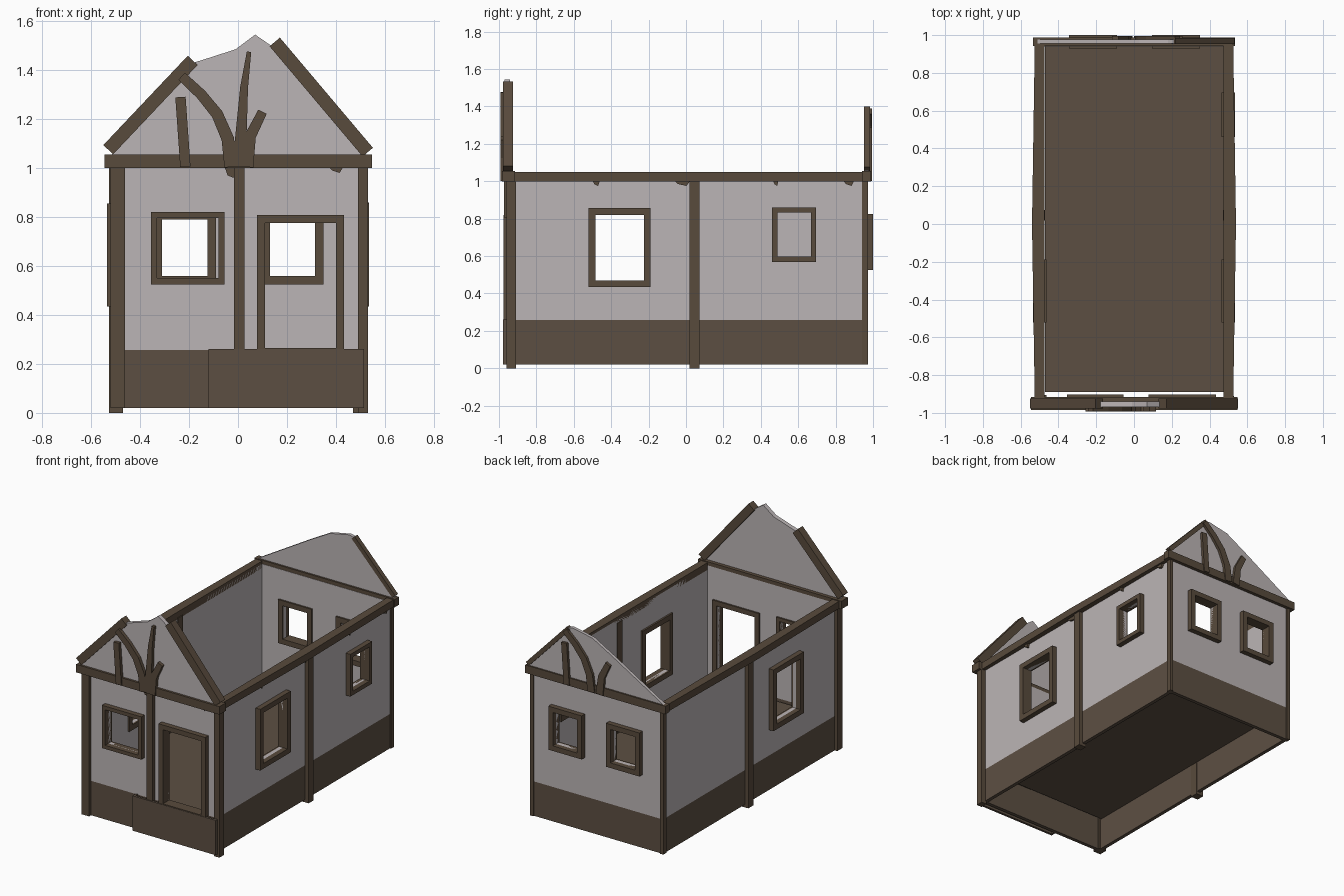
import bpy, bmesh
from mathutils import Vector

old = bpy.data.objects.get("Cube")
if old:
    bpy.data.objects.remove(old, do_unlink=True)


def material(name, rgb):
    m = bpy.data.materials.new(name)
    m.use_nodes = True
    m.diffuse_color = (*rgb, 1)
    m.node_tree.nodes["Principled BSDF"].inputs["Base Color"].default_value = (*rgb, 1)
    return m


PLASTER = material("grey plaster", (0.50, 0.46, 0.465))
BOARD = material("brown boards", (0.108, 0.078, 0.055))
TIMBER = material("dark timber", (0.098, 0.069, 0.045))

# Outward distance of each wall face
FRONT, BACK, SIDE = 0.94, 0.965, 0.50
BASE, SILL, EAVE = 0.02, 0.257, 1.03
THICK = 0.025


def place(side, u, z, d=0):
    """Point on a wall: u along it, z up, d outward from its face."""
    return Vector({"front": (u, -FRONT - d, z), "back": (u, BACK + d, z),
                   "left": (SIDE + d, u, z), "right": (-SIDE - d, u, z)}[side])


def finish(name, bm, *mats):
    bmesh.ops.recalc_face_normals(bm, faces=bm.faces)
    me = bpy.data.meshes.new(name)
    bm.to_mesh(me)
    bm.free()
    for m in mats:
        me.materials.append(m)
    ob = bpy.data.objects.new(name, me)
    bpy.context.collection.objects.link(ob)
    return ob


def add_box(bm, a, b):
    v = bmesh.ops.create_cube(bm, size=1)["verts"]
    a, b = Vector(a), Vector(b)
    for p in v:
        p.co = (a + b) / 2 + p.co * (b - a)


def box(name, a, b, mat):
    bm = bmesh.new()
    add_box(bm, a, b)
    return finish(name, bm, mat)


def prism(name, outline, side, d0, d1, mat):
    """Outline on a wall plane, extruded outward from d0 to d1."""
    bm = bmesh.new()
    face = bm.faces.new([bm.verts.new(place(side, u, z, d0)) for u, z in outline])
    ext = bmesh.ops.extrude_face_region(bm, geom=[face])["geom"]
    shift = place(side, 0, 0, d1) - place(side, 0, 0, d0)
    bmesh.ops.translate(bm, vec=shift, verts=[g for g in ext if isinstance(g, bmesh.types.BMVert)])
    return finish(name, bm, mat)


def strip(name, path, w0, w1, side, d0, d1, flip=1):
    """Tapering timber that follows a path on a wall plane."""
    pts = [Vector((u * flip, z)) for u, z in path]
    one, two = [], []
    for i, p in enumerate(pts):
        t = (pts[min(i + 1, len(pts) - 1)] - pts[max(i - 1, 0)]).normalized()
        n = Vector((-t.y, t.x)) * (w0 + (w1 - w0) * i / (len(pts) - 1)) / 2
        one.append(p + n)
        two.append(p - n)
    return prism(name, one + two[::-1], side, d0, d1, TIMBER)


def wall(side, u0, u1, holes):
    """Wall sheet with openings, boarded below the sill line."""
    us = sorted({u0, u1, *[h[0] for h in holes], *[h[1] for h in holes]})
    zs = sorted({BASE, SILL, EAVE, *[h[2] for h in holes], *[h[3] for h in holes]})
    bm = bmesh.new()
    grid = [[bm.verts.new(place(side, u, z)) for z in zs] for u in us]
    for i in range(len(us) - 1):
        for j in range(len(zs) - 1):
            u, z = (us[i] + us[i + 1]) / 2, (zs[j] + zs[j + 1]) / 2
            if any(a < u < b and c < z < d for a, b, c, d in holes):
                continue
            f = bm.faces.new((grid[i][j], grid[i + 1][j], grid[i + 1][j + 1], grid[i][j + 1]))
            f.material_index = int(z < SILL)
    bmesh.ops.recalc_face_normals(bm, faces=bm.faces)
    bm.faces.ensure_lookup_table()
    outward = place(side, 0, 0, 1) - place(side, 0, 0)
    if bm.faces[0].normal.dot(outward) < 0:
        bmesh.ops.reverse_faces(bm, faces=bm.faces)
    me = bpy.data.meshes.new(side + "_wall")
    bm.to_mesh(me)
    bm.free()
    me.materials.append(PLASTER)
    me.materials.append(BOARD)
    ob = bpy.data.objects.new(side + "_wall", me)
    bpy.context.collection.objects.link(ob)
    mod = ob.modifiers.new("thickness", "SOLIDIFY")
    mod.thickness, mod.offset = THICK, -1


def frame(name, side, hole, w, d=0.035, sill=True):
    """Four timber bars lining an opening."""
    a, b, c, e = hole
    low = c - w if sill else c
    bars = [(a - w, a, low, e + w), (b, b + w, low, e + w), (a, b, e, e + w)]
    bars.append((a, b, c - w, c) if sill else (a, b, c - 0.005, c + 0.008))
    bm = bmesh.new()
    for u0, u1, z0, z1 in bars:
        add_box(bm, place(side, u0, z0, -THICK - 0.012), place(side, u1, z1, d))
    finish(name, bm, TIMBER)


# Walls with windows and doorway
long_window = (-0.485, -0.225, 0.47, 0.82)
openings = {
    "front": [("window", (-0.33, -0.08, 0.55, 0.795), 0.025), ("door", (0.11, 0.40, SILL, 0.775), 0.033)],
    "back": [("window_a", (-0.31, -0.125, 0.56, 0.79), 0.035), ("window_b", (0.13, 0.315, 0.56, 0.79), 0.035)],
    "left": [("long_window", long_window, 0.036), ("small_window", (0.488, 0.668, 0.597, 0.832), 0.028)],
    "right": [("long_window", long_window, 0.036)],
}
for side, items in openings.items():
    ends = (-0.5, 0.5) if side in ("front", "back") else (-FRONT, BACK)
    wall(side, *ends, [i[1] for i in items])
    for label, hole, w in items:
        frame(f"{side}_{label}_frame", side, hole, w, sill=label != "door")

# Raised floor and the boarded step panel at the front
box("floor", (-0.47, -0.89, 0.235), (0.48, 0.95, 0.25), BOARD)
box("step_panel", (-0.12, -0.978, BASE), (0.515, -0.962, 0.26), BOARD)
box("step_panel_end", (0.495, -0.97, BASE), (0.515, -0.92, 0.26), BOARD)
box("step_panel_return", (-0.12, -0.97, BASE), (-0.105, -0.93, 0.26), BOARD)

# Corner and middle posts
box("front_right_post", (-0.52, -0.962, BASE), (-0.462, -0.905, 1.01), TIMBER)
box("front_left_post", (0.49, -0.96, 0), (0.53, -0.91, 1.01), TIMBER)
for s, label in ((1, "left"), (-1, "right")):
    box(f"back_{label}_post", (s * 0.483, 0.94, BASE), (s * 0.508, 0.973, 1.01), TIMBER)
    box(f"middle_{label}_post", (s * 0.47, 0.018, 0), (s * 0.526, 0.073, 1.01), TIMBER)
    # Slightly bowed eave beam
    bm = bmesh.new()
    outline = [(0.475, -0.95), (0.525, -0.95), (0.54, 0), (0.525, 0.975), (0.475, 0.975)]
    f = bm.faces.new([bm.verts.new((s * x, y, 1.0)) for x, y in outline])
    ext = bmesh.ops.extrude_face_region(bm, geom=[f])["geom"]
    bmesh.ops.translate(bm, vec=(0, 0, 0.05), verts=[g for g in ext if isinstance(g, bmesh.types.BMVert)])
    finish(f"{label}_eave_beam", bm, TIMBER)
box("front_middle_post", (-0.017, -0.972, SILL), (0.027, -0.92, 1.01), TIMBER)
box("front_beam", (-0.545, -0.985, 1.0), (0.548, -0.915, 1.055), TIMBER)
box("back_beam", (-0.535, 0.942, 1.0), (0.535, 0.988, 1.055), TIMBER)

# Broken plaster gables
prism("front_gable", [(-0.52, 1.05), (0.52, 1.05), (0.15, 1.49), (0.07, 1.545), (-0.01, 1.485),
                      (-0.15, 1.44), (-0.2, 1.425)], "front", 0.0, 0.03, PLASTER)
prism("back_gable", [(-0.52, 1.05), (0.52, 1.05), (0.22, 1.39), (0.18, 1.40), (0.03, 1.37), (-0.13, 1.28)],
      "back", -0.01, 0.012, PLASTER)
strip("front_right_verge", [(-0.53, 1.075), (-0.185, 1.44)], 0.055, 0.055, "front", -0.015, 0.038)
strip("front_left_verge", [(0.53, 1.065), (0.15, 1.515)], 0.055, 0.055, "front", -0.015, 0.038)
strip("back_left_verge", [(0.52, 1.065), (0.21, 1.39)], 0.03, 0.03, "back", -0.012, 0.02)

# Branching gable timbers
branches = {
    "straight_stud": ([(-0.215, 1.005), (-0.235, 1.29)], 0.042, 0.042),
    "curved_brace": ([(-0.028, 1.005), (-0.042, 1.12), (-0.085, 1.22), (-0.15, 1.30), (-0.23, 1.375)], 0.055, 0.04),
    "short_fork": ([(0.035, 1.005), (0.05, 1.13), (0.10, 1.23)], 0.055, 0.038),
    "tall_fork": ([(0.005, 1.005), (0.012, 1.13), (0.025, 1.33), (0.045, 1.475)], 0.06, 0.018),
}
for label, (path, w0, w1) in branches.items():
    strip("front_" + label, path, w0, w1, "front", 0.025, 0.053)
    if label != "tall_fork":
        strip("back_" + label, path, w0, w1, "back", 0.005, 0.03, flip=-1)

# Ragged splinters below the beams
for i, (side, u, w) in enumerate([("front", -0.03, 0.05), ("front", 0.4, 0.06), ("left", -0.48, 0.04),
                                  ("left", -0.02, 0.09), ("left", 0.48, 0.03), ("left", 0.87, 0.06)]):
    drop = 0.975 if side == "left" else 0.96 + 0.02 * i
    prism(f"splinter_{i}", [(u - w / 2, 1.005), (u + w / 2, 1.005), (u + w / 4, drop), (u - w / 4, drop + 0.01)],
          side, -0.005, 0.015, TIMBER)
